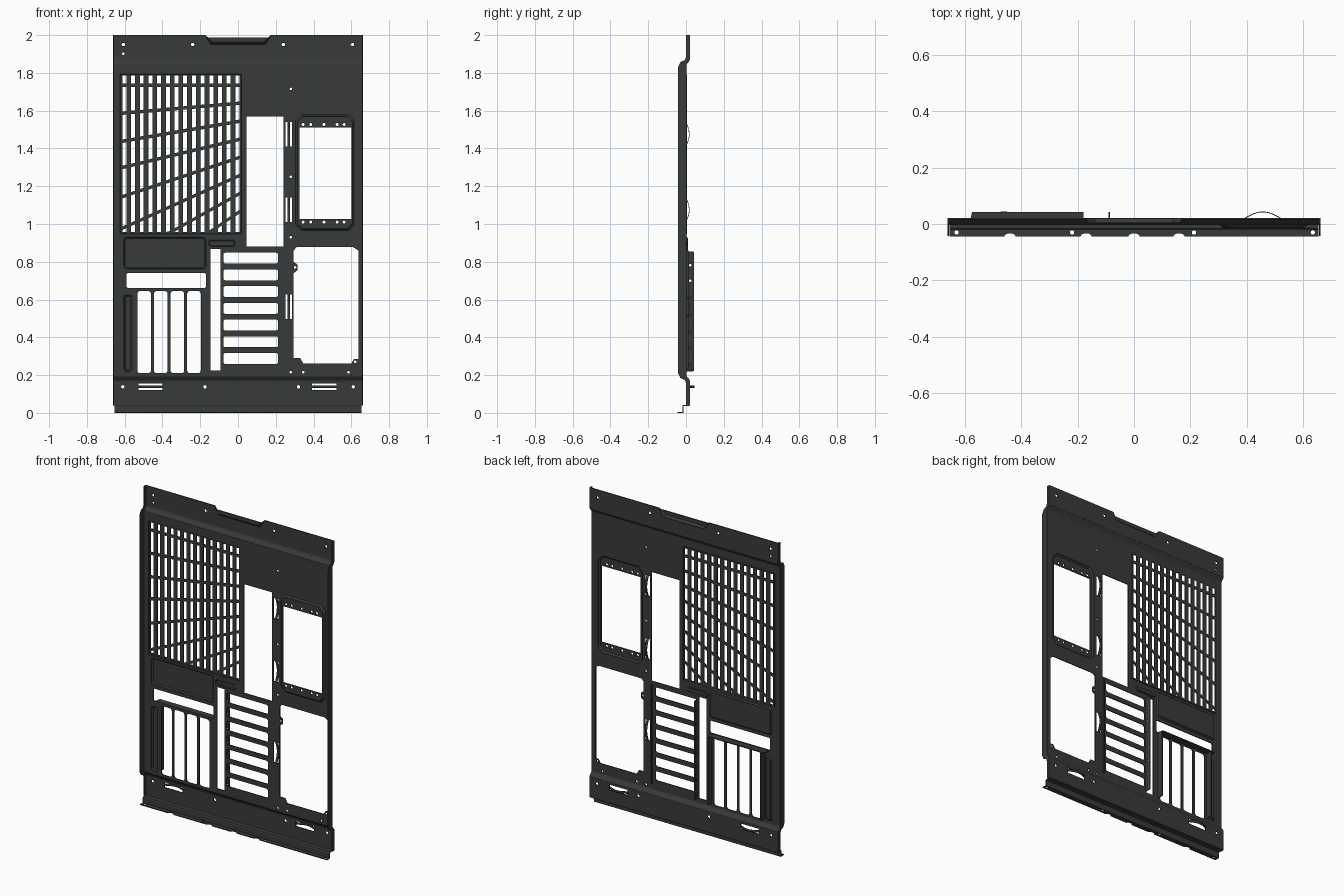
import bpy, bmesh
from math import pi, sin, cos
from mathutils import Vector

if "Cube" in bpy.data.objects:
    bpy.data.objects.remove(bpy.data.objects["Cube"])

steel = bpy.data.materials.new("dark_steel")
steel.diffuse_color = (0.04, 0.043, 0.042, 1)
steel.use_nodes = True
steel.node_tree.nodes["Principled BSDF"].inputs["Base Color"].default_value = steel.diffuse_color
T = 0.006                                   # sheet thickness
MID, BACK = -0.001, 0.019                   # y of middle sheet and of top/bottom sheets


def rect(x0, x1, z0, z1, r=0.0, n=4):
    if r == 0:
        return [(x0, z0), (x1, z0), (x1, z1), (x0, z1)]
    pts = []
    for cx, cz, a in ((x1 - r, z1 - r, 0), (x0 + r, z1 - r, 1), (x0 + r, z0 + r, 2), (x1 - r, z0 + r, 3)):
        for i in range(n + 1):
            t = (a + i / n) * pi / 2
            pts.append((cx + r * cos(t), cz + r * sin(t)))
    return pts


def circle(x, z, r=0.009, n=12):
    return [(x + r * cos(2 * pi * i / n), z + r * sin(2 * pi * i / n)) for i in range(n)]


def plate(name, loops, pos, plane="xz", t=T):
    """Flat sheet from an outline (first loop) and its holes."""
    cu = bpy.data.curves.new(name, "CURVE")
    cu.dimensions = "2D"
    cu.fill_mode = "BOTH"
    cu.extrude = t / 2
    for loop in loops:
        s = cu.splines.new("POLY")
        s.points.add(len(loop) - 1)
        for p, (a, b) in zip(s.points, loop):
            p.co = (a, b, 0, 1)
        s.use_cyclic_u = True
        s.use_smooth = False
    ob = bpy.data.objects.new(name, cu)
    bpy.context.collection.objects.link(ob)
    if plane == "xz":
        ob.rotation_euler, ob.location = (pi / 2, 0, 0), (0, pos, 0)
    elif plane == "yz":
        ob.rotation_euler, ob.location = (pi / 2, 0, pi / 2), (pos, 0, 0)
    else:
        ob.location = (0, 0, pos)
    cu.materials.append(steel)
    bpy.ops.object.select_all(action="DESELECT")
    ob.select_set(True)
    bpy.context.view_layer.objects.active = ob
    bpy.ops.object.convert(target="MESH")
    return bpy.context.view_layer.objects.active


def band(name, a, b, closed=False, t=T, smooth=False):
    """Thickened strip of quads between two rows of 3D points."""
    bm = bmesh.new()
    va, vb = [bm.verts.new(p) for p in a], [bm.verts.new(p) for p in b]
    n = len(a)
    for i in range(n if closed else n - 1):
        j = (i + 1) % n
        bm.faces.new((va[i], va[j], vb[j], vb[i])).smooth = smooth
    bmesh.ops.recalc_face_normals(bm, faces=bm.faces)
    me = bpy.data.meshes.new(name)
    bm.to_mesh(me)
    bm.free()
    me.materials.append(steel)
    ob = bpy.data.objects.new(name, me)
    bpy.context.collection.objects.link(ob)
    m = ob.modifiers.new("thickness", "SOLIDIFY")
    m.thickness, m.offset = t, 0
    return ob


def inset(loop, d):
    xs, zs = [p[0] for p in loop], [p[1] for p in loop]
    cx, cz = (min(xs) + max(xs)) / 2, (min(zs) + max(zs)) / 2
    sx, sz = 1 - 2 * d / (max(xs) - min(xs)), 1 - 2 * d / (max(zs) - min(zs))
    return [(cx + (x - cx) * sx, cz + (z - cz) * sz) for x, z in loop]


def emboss(name, loop, holes, y0, y1, d=0.008, closed=True):
    """Pressed pad: flat face at y1 with a sloped wall back to the sheet at y0."""
    inner = inset(loop, d)
    plate(name, [inner] + holes, y1)
    band(name + "_wall", [(x, y0, z) for x, z in loop], [(x, y1, z) for x, z in inner], closed, 0.004)


def fold(name, profile, x=0.66):
    band(name, [(-x, y, z) for y, z in profile], [(x, y, z) for y, z in profile])


# Ventilation grille: columns cut by a fan of slanting bars
bars = [(1.80, 0), (1.735, 0)] + [(1.735 - 0.0955 * i, s) for i, s in
        enumerate((0.085, 0.17, 0.24, 0.335, 0.45, 0.56, 0.68), 1)] + [(0.80, 0.68)]
cells = []
for c in range(14):
    x0 = -0.612 + 0.046 * c
    x1 = x0 + 0.021
    for (za, sa), (zb, sb) in zip(bars, bars[1:]):
        top = [min(1.785, za + sa * (x - 0.01) - 0.009) for x in (x0, x1)]
        bot = [max(0.957, zb + sb * (x - 0.01) + 0.009) for x in (x0, x1)]
        if max(top) < 0.962:
            continue
        pts = [(x0, bot[0]), (x1, bot[1]), (x1, top[1])]
        if top[0] > bot[0] + 0.002:
            pts.append((x0, top[0]))
        cells.append(pts)
grille = rect(-0.624, 0.018, 0.946, 1.794)
emboss("grille", grille, cells, MID, MID + 0.004, d=0.003)

# Middle sheet with all its openings
tray = rect(-0.605, -0.17, 0.762, 0.932, 0.015)
groove = rect(-0.605, -0.56, 0.22, 0.625, 0.012)
step = rect(-0.155, -0.015, 0.882, 0.915, 0.01)
io = [(0.335, 0.965), (0.585, 0.965), (0.615, 0.995), (0.615, 1.55),
      (0.585, 1.58), (0.335, 1.58), (0.305, 1.55), (0.305, 0.995)]
lower = [(0.295, 0.29), (0.33, 0.29), (0.345, 0.262), (0.60, 0.262), (0.615, 0.285), (0.637, 0.285),
         (0.637, 0.86), (0.61, 0.877), (0.31, 0.877), (0.295, 0.86), (0.295, 0.80), (0.315, 0.785),
         (0.315, 0.755), (0.295, 0.74)]
holes = [grille, tray, groove, step, io, lower,
         rect(0.045, 0.24, 0.88, 1.57),
         rect(-0.59, -0.17, 0.662, 0.74, 0.008),
         rect(-0.145, -0.092, 0.225, 0.868)]
holes += [rect(x, x + 0.072, 0.21, 0.645, 0.015) for x in (-0.533, -0.445, -0.357, -0.269)]
rungs = [0.288 + 0.0885 * i for i in range(7)]
holes += [rect(-0.078, 0.213, z - 0.029, z + 0.029, 0.012) for z in rungs]
strap_z = (1.475, 1.075, 0.562)
holes += [rect(0.252, 0.285, z - 0.065, z + 0.065) for z in strap_z]
holes += [circle(x, z, 0.007) for x, z in ((0.28, 1.715), (0.28, 1.25), (0.28, 0.93), (0.302, 0.77),
          (0.28, 0.215), (0.345, 0.215), (0.585, 0.215), (0.62, 0.27))]
plate("middle_sheet", [rect(-0.66, 0.66, 0.195, 1.845)] + holes, MID)

# Pressed pads
emboss("drive_tray_pad", tray, [], MID, MID + 0.009)
emboss("left_groove", groove, [], MID, MID + 0.010)
emboss("small_step_pad", step, [], MID, MID + 0.006, d=0.005)
io_holes = [circle(x, z, 0.008) for x in (0.345, 0.385, 0.455, 0.525, 0.562) for z in (1.01, 1.527)]
emboss("rear_port_frame", io, [rect(0.325, 0.60, 1.027, 1.51)] + io_holes, MID, -0.012, d=0.01)

# Top sheet with handle notch
notch = [(-0.175, 2.0), (-0.145, 1.95), (0.145, 1.95), (0.175, 2.0)]
screw = [circle(x, 1.95) for x in (-0.607, -0.24, 0.24, 0.605)] + [circle(-0.607, 1.902, 0.007)]
plate("top_sheet", [[(-0.66, 1.87), (0.66, 1.87), (0.66, 2.0)] + notch[::-1] + [(-0.66, 2.0)]] + screw, BACK)
emboss("handle_recess", notch, [], BACK, 0.004, d=0.013, closed=False)

# Bottom sheet with strap openings
foot = [circle(x, 0.138) for x in (-0.61, -0.175, 0.32, 0.61)]
foot += [rect(x - 0.064, x + 0.064, 0.122, 0.156) for x in (-0.463, 0.457)]
plate("bottom_sheet", [rect(-0.66, 0.66, 0.04, 0.17)] + foot, BACK)

# Bends between the sheets
fold("upper_bend", [(MID, 1.835), (MID + 0.001, 1.845), (0.008, 1.856), (BACK - 0.003, 1.865), (BACK, 1.875)])
fold("lower_bend", [(MID, 0.205), (MID + 0.001, 0.195), (0.008, 0.184), (BACK - 0.003, 0.175), (BACK, 0.165)])
fold("bottom_shelf", [(BACK, 0.043), (BACK - 0.003, 0.039), (-0.014, 0.039), (-0.016, 0.035), (-0.016, 0.003)], 0.655)

# Bottom lip with half-round notches
edge = [(-0.655, -0.045)]
for x in (-0.44, -0.17, 0.0, 0.16):
    edge += [(x - 0.02 * cos(pi * i / 8), -0.045 + 0.012 * sin(pi * i / 8)) for i in range(9)]
edge += [(0.655, -0.045), (0.655, -0.013), (-0.655, -0.013)]
plate("bottom_lip", [edge] + [circle(x, -0.03, 0.008) for x in (-0.63, -0.22, 0.213, 0.635)], 0.0025, "xy", 0.005)

# Side flanges, turned towards the front
side = [(0.022, 2.0), (0.0, 2.0), (0.0, 1.885), (-0.006, 1.868), (-0.03, 1.857), (-0.042, 1.83),
        (-0.042, 0.21), (-0.03, 0.185), (-0.006, 0.174), (0.0, 0.157), (0.0, 0.04), (0.022, 0.04),
        (0.022, 0.17), (0.002, 0.195), (0.002, 1.845), (0.022, 1.87)]
for s, n in ((-1, "left"), (1, "right")):
    plate(n + "_side_flange", [side], s * 0.659, "yz", 0.005)

# Drive cage flanges, turned towards the back
cage_holes = [circle(0.022, z + 0.0, 0.007) for z in (0.255, 0.345, 0.43, 0.52, 0.61, 0.70, 0.782)]
plate("cage_flange", [rect(0.0, 0.042, 0.23, 0.855, 0.006)] + cage_holes, -0.088, "yz")
plate("cage_right_lip", [rect(0.0, 0.014, 0.235, 0.86)], 0.235, "yz")
plate("bay_top_flange", [[(-0.585, 0.0), (-0.175, 0.0), (-0.185, 0.042), (-0.575, 0.042)]], 0.656, "xy")
plate("bay_left_flange", [rect(0.0, 0.042, 0.22, 0.656, 0.006)], -0.552, "yz")
plate("bay_right_flange", [rect(0.0, 0.042, 0.22, 0.656, 0.006)], -0.182, "yz")


# Arched cable straps
def strap(name, centre, along, across, half, height, width):
    a, w = Vector(along), Vector(across) * width / 2
    mid = [Vector(centre) + a * half * (i / 8 - 1) + Vector((0, height * sin(pi * i / 16), 0)) for i in range(17)]
    band(name, [p - w for p in mid], [p + w for p in mid], t=0.003, smooth=True)


for i, x in enumerate((-0.463, 0.457)):
    strap(f"bottom_strap_{i + 1}", (x, BACK, 0.139), (1, 0, 0), (0, 0, 1), 0.066, 0.024, 0.014)
for i, z in enumerate(strap_z):
    strap(f"cable_strap_{i + 1}", (0.268, MID, z), (0, 0, 1), (1, 0, 0), 0.067, 0.018, 0.014)
